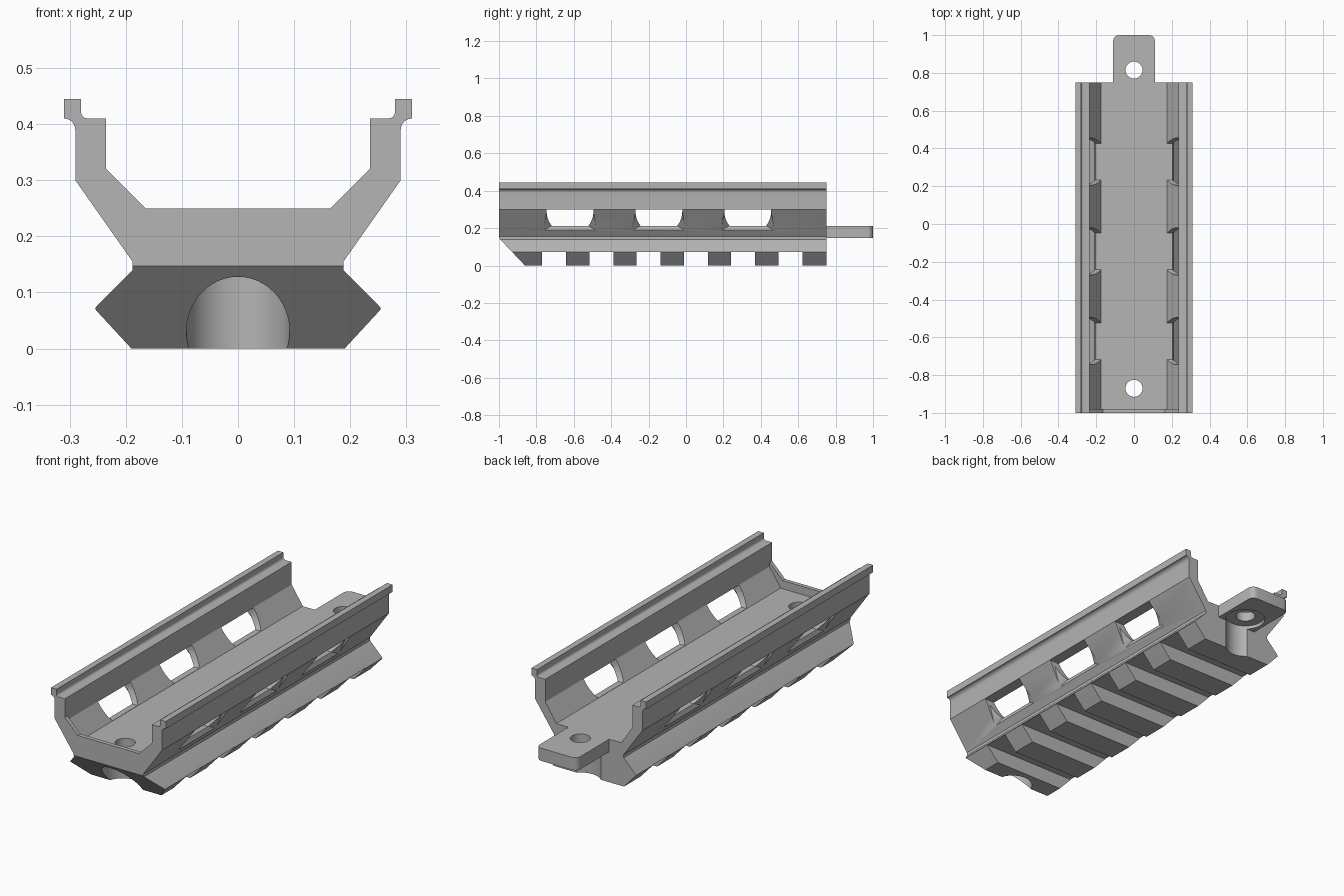
import bpy, bmesh, math
from mathutils import Vector

cube = bpy.data.objects.get("Cube")
if cube:
    bpy.data.objects.remove(cube, do_unlink=True)

grey = bpy.data.materials.new("mid_grey")
grey.use_nodes = True
colour = (0.46, 0.46, 0.46, 1)
grey.diffuse_color = colour
grey.node_tree.nodes["Principled BSDF"].inputs["Base Color"].default_value = colour


def finish(bm, name):
    bmesh.ops.recalc_face_normals(bm, faces=bm.faces)
    mesh = bpy.data.meshes.new(name)
    bm.to_mesh(mesh)
    bm.free()
    mesh.materials.append(grey)
    ob = bpy.data.objects.new(name, mesh)
    bpy.context.collection.objects.link(ob)
    return ob


def prism(name, points, direction):
    """Extrude a planar outline of 3D points along a direction."""
    bm = bmesh.new()
    face = bm.faces.new([bm.verts.new(p) for p in points])
    new = bmesh.ops.extrude_face_region(bm, geom=[face], use_keep_orig=True)
    verts = [g for g in new["geom"] if isinstance(g, bmesh.types.BMVert)]
    bmesh.ops.translate(bm, verts=verts, vec=Vector(direction))
    return finish(bm, name)


def section(name, half, y0, y1):
    """Mirror a half outline in x, z and extrude it along y."""
    full = half + [(-x, z) for x, z in reversed(half)]
    return prism(name, [(x, y0, z) for x, z in full], (0, y1 - y0, 0))


def box(name, lo, hi):
    pts = [(lo[0], lo[1]), (hi[0], lo[1]), (hi[0], hi[1]), (lo[0], hi[1])]
    return prism(name, [(x, y, lo[2]) for x, y in pts], (0, 0, hi[2] - lo[2]))


def cylinder(name, y, radius, z0, z1):
    ring = [math.tau * i / 48 for i in range(48)]
    pts = [(radius * math.cos(a), y + radius * math.sin(a), z0) for a in ring]
    return prism(name, pts, (0, 0, z1 - z0))


def hull(name, points):
    bm = bmesh.new()
    for p in points:
        bm.verts.new(p)
    bmesh.ops.convex_hull(bm, input=bm.verts)
    return finish(bm, name)


def combine(target, other, operation):
    mod = target.modifiers.new(operation, 'BOOLEAN')
    mod.operation = operation
    mod.solver = 'EXACT'
    mod.object = other
    bpy.context.view_layer.objects.active = target
    bpy.ops.object.modifier_apply(modifier=mod.name)
    bpy.data.objects.remove(other, do_unlink=True)


def arc(cx, cz, r, start, end, n=6):
    steps = [math.radians(start + (end - start) * i / n) for i in range(n + 1)]
    return [(cx + r * math.cos(a), cz + r * math.sin(a)) for a in steps]


# Channel and dovetail rail as one long profile
outline = [(0.19, 0), (0.25, 0.065), (0.255, 0.071), (0.25, 0.078), (0.188, 0.14),
           (0.188, 0.155), (0.29, 0.30)]
outline += arc(0.31, 0.39, 0.02, 180, 90)
outline += [(0.31, 0.445), (0.28, 0.445)]
outline += arc(0.268, 0.422, 0.012, 0, -90, 4)
outline += [(0.235, 0.41), (0.235, 0.30), (0.175, 0.21)]
body = section("rail_channel", outline, -1, 0.75)

# Raised lip across the front end
lip = section("front_lip", [(0.18, 0.19), (0.25, 0.30), (0.25, 0.32), (0.235, 0.32), (0.165, 0.25)],
              -1, -0.98)
combine(body, lip, 'UNION')

# Rear mounting tongue with rounded corners
corner = arc(0.08, 0.97, 0.03, 0, 90)
half = [(0.11, 0.70)] + corner
tab = half + [(-x, y) for x, y in reversed(half)]
tongue = prism("rear_tongue", [(x, y, 0.148) for x, y in tab], (0, 0, 0.062))
combine(body, tongue, 'UNION')

# Sloped underside at the front
wedge = prism("front_wedge", [(-0.5, -1.1, 0.253), (-0.5, -1.1, -0.1), (-0.5, -0.767, -0.1)], (1, 0, 0))
combine(body, wedge, 'DIFFERENCE')

# Cross slots between the rail teeth
for i in range(6):
    y = -0.705 + 0.2527 * i
    combine(body, box("slot", (-0.5, y - 0.064, -0.1), (0.5, y + 0.064, 0.072)), 'DIFFERENCE')

# Screw holes with counterbores from below
for hole_y, bore_y, top in ((-0.87, -0.89, 0.15), (0.815, 0.815, 0.165)):
    combine(body, cylinder("counterbore", bore_y, 0.092, -0.1, top), 'DIFFERENCE')
    combine(body, cylinder("screw_hole", hole_y, 0.045, 0.1, 0.4), 'DIFFERENCE')

# Side windows with a flared outer edge
for side in (-1, 1):
    for y in (-0.62, -0.145, 0.33):
        lower = math.degrees(math.asin(0.079 / 0.125))
        bowl = arc(0, 0.29, 0.125, 180, 180 + lower, 8) + arc(0, 0.29, 0.125, 360 - lower, 360, 8)
        bowl = [(0.125, 0.299), (-0.125, 0.299)] + bowl
        window = prism("window", [(side * 0.16, y + a, z) for a, z in bowl], (side * 0.2, 0, 0))
        combine(body, window, 'DIFFERENCE')
        flare = [(0.205, 0.10, 0.211), (0.272, 0.12, 0.299), (0.213, 0.145, 0.186),
                 (0.35, 0.145, 0.186), (0.35, 0.13, 0.299)]
        points = [(side * x, y + s * w, z) for x, w, z in flare for s in (-1, 1)]
        combine(body, hull("flare", points), 'DIFFERENCE')

# Smooth the curved parts and keep the edges crisp
bpy.ops.object.select_all(action='DESELECT')
body.select_set(True)
bpy.context.view_layer.objects.active = body
bpy.ops.object.shade_smooth_by_angle(angle=math.radians(25))
